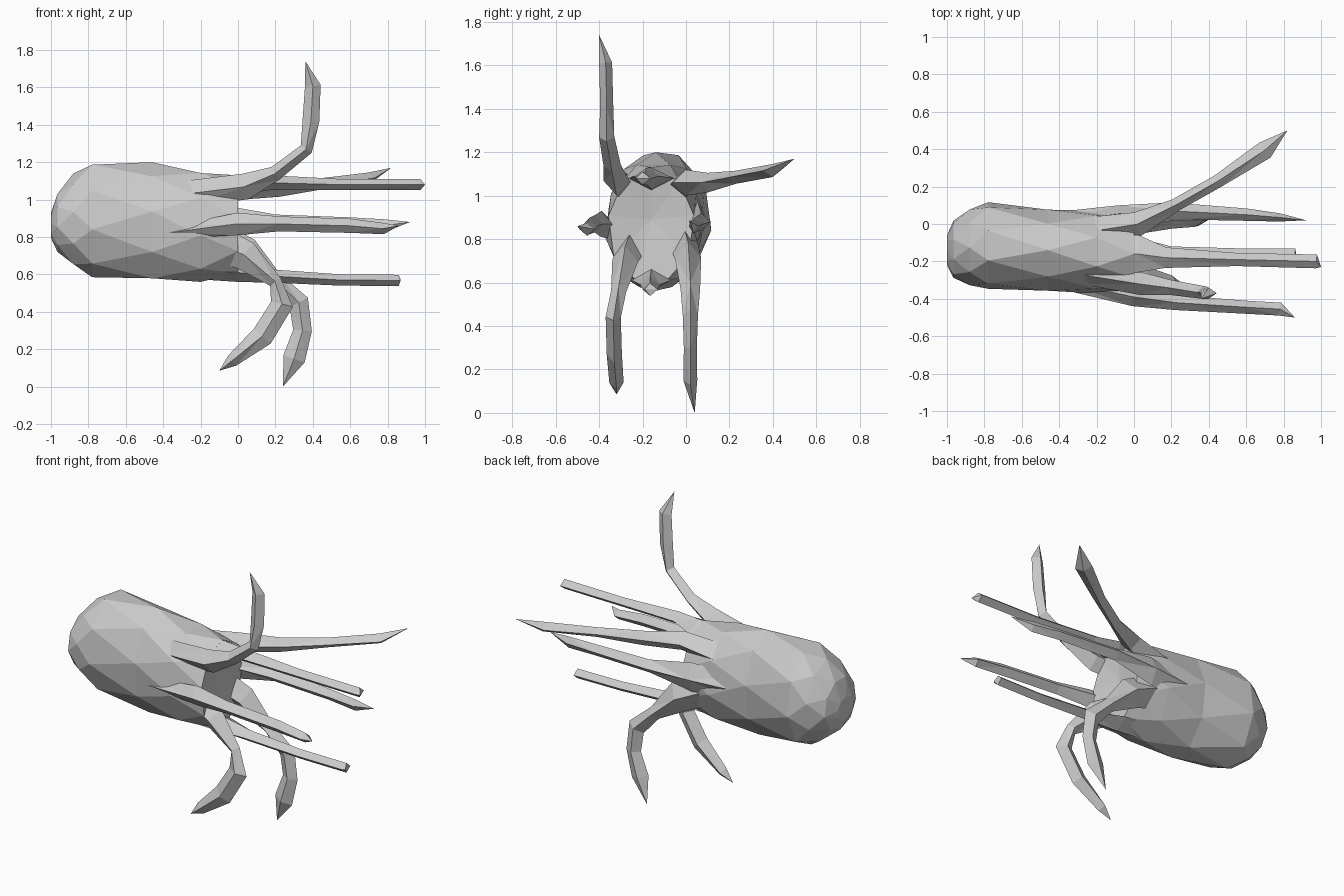
import bpy, bmesh, math
from mathutils import Vector


def loft(name, rings, tip_start=None, tip_end=None):
    """Skin a list of equal-length rings, closing each end with a fan or a cap."""
    bm = bmesh.new()
    vs = [[bm.verts.new(p) for p in r] for r in rings]
    n = len(vs[0])
    for a, b in zip(vs, vs[1:]):
        for i in range(n):
            j = (i + 1) % n
            bm.faces.new((a[i], a[j], b[j], b[i]))
    for ring, tip in ((vs[0], tip_start), (vs[-1], tip_end)):
        if tip is None:
            bm.faces.new(ring)
        else:
            t = bm.verts.new(tip)
            for i in range(n):
                bm.faces.new((ring[i], ring[(i + 1) % n], t))
    bmesh.ops.recalc_face_normals(bm, faces=bm.faces[:])
    bmesh.ops.triangulate(bm, faces=[f for f in bm.faces if len(f.verts) == 4])
    me = bpy.data.meshes.new(name)
    bm.to_mesh(me)
    bm.free()
    ob = bpy.data.objects.new(name, me)
    bpy.context.collection.objects.link(ob)
    return ob


def arm(name, side, stations, tip):
    """Diamond-section arm; stations are (x, y, z, half width, half depth)."""
    pts = [Vector(s[:3]) for s in stations] + [Vector(tip)]
    rings = []
    for i, s in enumerate(stations):
        t = (pts[i + 1] - pts[max(i - 1, 0)]).normalized()
        u = Vector(side)
        u = (u - t * u.dot(t)).normalized()
        v = t.cross(u)
        p = pts[i]
        rings.append([p + u * s[3], p + v * s[4], p - u * s[3], p - v * s[4]])
    loft(name, rings, tip_end=tip)


# Mantle: faceted rings of (x, y centre, z centre, y radius, z radius)
SIDES = 9
profile = [(-1.00, -0.14, 0.86, 0.08, 0.07), (-0.965, -0.135, 0.88, 0.155, 0.16),
           (-0.88, -0.125, 0.89, 0.205, 0.25), (-0.78, -0.115, 0.895, 0.235, 0.31),
           (-0.46, -0.14, 0.88, 0.22, 0.32), (-0.20, -0.15, 0.86, 0.225, 0.30),
           (0.00, -0.16, 0.86, 0.20, 0.27)]
rings = []
for k, (x, cy, cz, ry, rz) in enumerate(profile):
    ring = []
    for i in range(SIDES):
        a = 2 * math.pi * (i + 0.5 * (k % 2)) / SIDES + math.pi / 2
        ring.append((x, cy + ry * math.cos(a), cz + rz * math.sin(a)))
    rings.append(ring)
loft("mantle", rings, tip_start=(-1.0, -0.14, 0.86), tip_end=(-0.03, -0.16, 0.89))

Y, Z = (0, 1, 0), (0, 0, 1)

# Raised arm at the upper front
arm("raised_arm", Y, [(-0.28, -0.27, 1.03, 0.05, 0.07), (0.04, -0.32, 1.07, 0.06, 0.07),
                      (0.20, -0.34, 1.14, 0.04, 0.04), (0.365, -0.365, 1.27, 0.035, 0.035),
                      (0.39, -0.365, 1.42, 0.03, 0.045), (0.40, -0.37, 1.61, 0.03, 0.042)],
    (0.36, -0.40, 1.74))

# Arm spread out to the back
arm("spread_arm", Z, [(-0.30, -0.05, 1.00, 0.08, 0.08), (0.02, 0.00, 1.06, 0.06, 0.065),
                      (0.22, 0.10, 1.06, 0.045, 0.035), (0.45, 0.23, 1.085, 0.03, 0.035),
                      (0.70, 0.395, 1.115, 0.03, 0.05)], (0.82, 0.50, 1.17))

# Straight arms reaching forward
arm("top_arm", Y, [(-0.30, -0.15, 1.06, 0.12, 0.07), (0.02, -0.16, 1.08, 0.10, 0.05),
                   (0.17, -0.18, 1.09, 0.055, 0.04), (0.55, -0.19, 1.08, 0.035, 0.03),
                   (0.975, -0.20, 1.08, 0.037, 0.03)], (1.0, -0.23, 1.08))
arm("back_arm", Z, [(-0.36, 0.02, 0.88, 0.07, 0.05), (-0.08, 0.055, 0.88, 0.09, 0.045),
                    (0.20, 0.07, 0.88, 0.04, 0.045), (0.60, 0.05, 0.87, 0.035, 0.033),
                    (0.78, 0.035, 0.86, 0.035, 0.022)], (0.92, 0.02, 0.88))
arm("front_arm", Z, [(-0.38, -0.31, 0.82, 0.03, 0.04), (0.00, -0.39, 0.87, 0.06, 0.05),
                     (0.22, -0.42, 0.87, 0.04, 0.04), (0.60, -0.445, 0.86, 0.038, 0.035),
                     (0.78, -0.455, 0.845, 0.03, 0.035)], (0.86, -0.50, 0.86))
arm("bottom_arm", Y, [(-0.30, -0.15, 0.63, 0.12, 0.05), (0.00, -0.16, 0.61, 0.09, 0.05),
                      (0.20, -0.165, 0.59, 0.045, 0.035), (0.55, -0.165, 0.57, 0.035, 0.03),
                      (0.86, -0.165, 0.568, 0.035, 0.03)], (0.87, -0.19, 0.57))

# Two arms hanging to the ground and curling back
arm("hanging_arm_back", Y, [(-0.15, -0.02, 0.80, 0.07, 0.10), (0.04, 0.01, 0.71, 0.06, 0.09),
                            (0.20, 0.02, 0.57, 0.045, 0.04), (0.325, 0.02, 0.45, 0.035, 0.055),
                            (0.345, 0.02, 0.30, 0.03, 0.05), (0.30, 0.02, 0.15, 0.032, 0.06)],
    (0.24, 0.04, 0.0))
arm("hanging_arm_front", Y, [(-0.15, -0.24, 0.78, 0.07, 0.10), (0.04, -0.28, 0.70, 0.06, 0.08),
                             (0.20, -0.31, 0.56, 0.035, 0.035), (0.235, -0.335, 0.44, 0.035, 0.06),
                             (0.13, -0.33, 0.27, 0.035, 0.06), (-0.03, -0.32, 0.14, 0.033, 0.035)],
    (-0.10, -0.32, 0.085))
